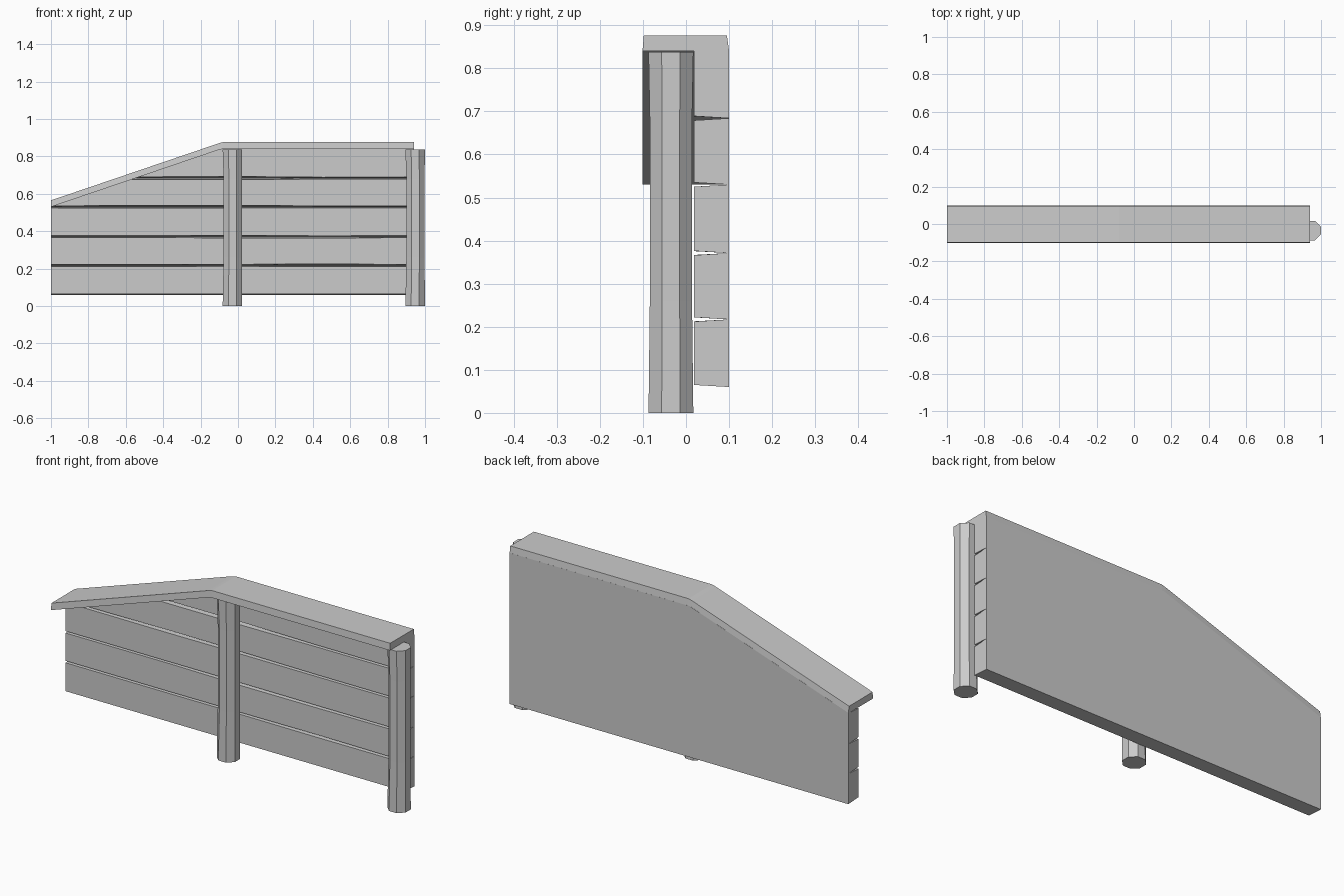
import bpy, bmesh, math, random
from mathutils import Vector

if "Cube" in bpy.data.objects:
    bpy.data.objects.remove(bpy.data.objects["Cube"])

random.seed(4)
LEFT, RIGHT = -1.0, 0.94


def loft(name, rings, slope_cut=False):
    """Skin a list of equal-length closed rings and cap both ends."""
    bm = bmesh.new()
    loops = [[bm.verts.new(p) for p in ring] for ring in rings]
    n = len(loops[0])
    for a, b in zip(loops, loops[1:]):
        for i in range(n):
            j = (i + 1) % n
            bm.faces.new((a[i], a[j], b[j], b[i]))
    bm.faces.new(loops[0])
    bm.faces.new(loops[-1])
    if slope_cut:
        # trim everything above the sloping rail
        r = bmesh.ops.bisect_plane(
            bm, geom=bm.verts[:] + bm.edges[:] + bm.faces[:], dist=1e-5,
            plane_co=(-1, 0, 0.532), plane_no=Vector((-0.31, 0, 0.91)).normalized(),
            clear_outer=True)
        cut = [e for e in r["geom_cut"] if isinstance(e, bmesh.types.BMEdge)]
        if cut:
            bmesh.ops.holes_fill(bm, edges=[e for e in bm.edges if e.is_boundary], sides=0)
    bmesh.ops.recalc_face_normals(bm, faces=bm.faces)
    me = bpy.data.meshes.new(name)
    bm.to_mesh(me)
    bm.free()
    ob = bpy.data.objects.new(name, me)
    bpy.context.collection.objects.link(ob)
    return ob


# wall planks: flush at the back, tapering to uneven gaps at the front
levels = [0.06, 0.217, 0.371, 0.53, 0.684, 0.842]
stations = [LEFT, -0.4, 0.02, 0.45, RIGHT]
for k, (z0, z1) in enumerate(zip(levels, levels[1:])):
    rings = []
    for x in stations:
        end = x in (LEFT, RIGHT)
        lo = 0.005 if end or k == 0 else random.uniform(0.004, 0.009)
        hi = 0.005 if end else random.uniform(0.004, 0.009)
        if k == 4:
            hi = 0
        rings.append([(x, 0.018, z0 + lo), (x, 0.1, z0), (x, 0.1, z1), (x, 0.018, z1 - hi)])
    loft(f"plank_{k + 1}", rings, slope_cut=True)

# top rail: slopes up, small bevelled crease, then level
rail = [(LEFT, 0.53, 0.565), (-0.1, 0.836, 0.871), (-0.08, 0.84, 0.876), (RIGHT, 0.84, 0.876)]
loft("top_rail", [[(x, -0.101, b), (x, 0.1, b), (x, 0.095, t), (x, -0.098, t)]
                  for x, b, t in rail])

# eight-sided posts with a slight waist
for name, cx in (("middle_post", -0.03), ("end_post", 0.947)):
    rings = []
    for z, r, dx in ((0, 0.052, 0), (0.26, 0.049, 0.002), (0.68, 0.049, 0.002), (0.838, 0.052, 0)):
        R = r / math.cos(math.pi / 8)
        rings.append([(cx + dx + R * math.cos((i + 0.5) * math.pi / 4),
                       -0.035 + R * math.sin((i + 0.5) * math.pi / 4), z) for i in range(8)])
    loft(name, rings)
